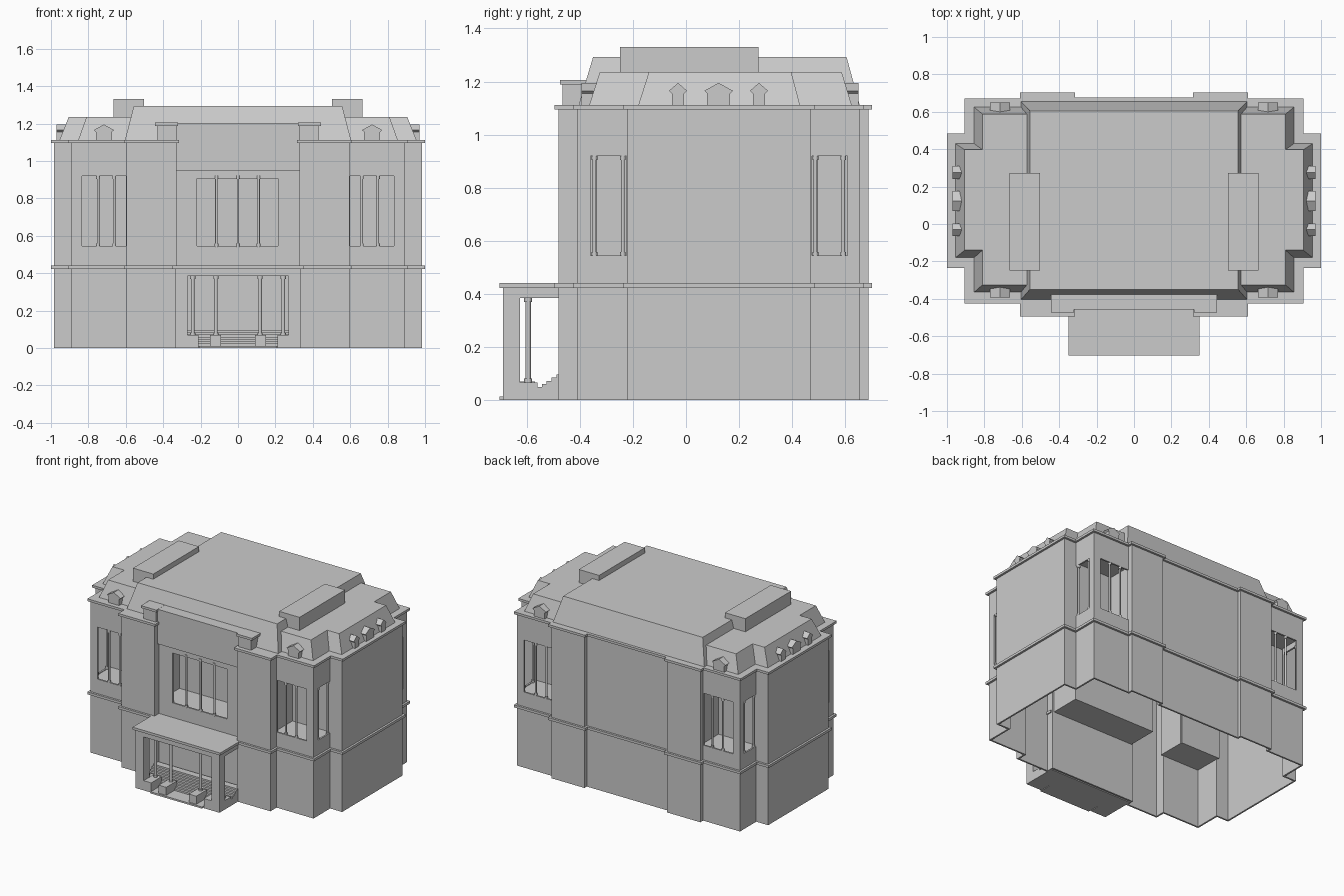
import bpy, bmesh, math
from mathutils import Vector

if "Cube" in bpy.data.objects:
    bpy.data.objects.remove(bpy.data.objects["Cube"])


def finish(name, bm):
    bmesh.ops.recalc_face_normals(bm, faces=bm.faces[:])
    me = bpy.data.meshes.new(name)
    bm.to_mesh(me)
    bm.free()
    ob = bpy.data.objects.new(name, me)
    bpy.context.collection.objects.link(ob)
    return ob


def boxes(name, specs, mirror=False):
    """Boxes given as (x0, x1, y0, y1, z0, z1) in one object."""
    specs = list(specs)
    if mirror:
        specs += [(-b, -a, *rest) for a, b, *rest in specs]
    bm = bmesh.new()
    for x0, x1, y0, y1, z0, z1 in specs:
        for v in bmesh.ops.create_cube(bm, size=1)['verts']:
            v.co = ((x0 + x1) / 2 + v.co.x * (x1 - x0), (y0 + y1) / 2 + v.co.y * (y1 - y0),
                    (z0 + z1) / 2 + v.co.z * (z1 - z0))
    return finish(name, bm)


def columns(name, spots, r, z0, z1):
    """Slim shafts with a wider base and capital."""
    bm = bmesh.new()
    h = 0.018
    for x, y in spots:
        for rad, a, b in ((r, z0, z1), (r * 1.5, z0, z0 + h), (r * 1.5, z1 - h, z1)):
            vs = bmesh.ops.create_cone(bm, cap_ends=True, segments=10, radius1=rad,
                                       radius2=rad, depth=b - a)['verts']
            bmesh.ops.translate(bm, verts=vs, vec=(x, y, (a + b) / 2))
    ob = finish(name, bm)
    for p in ob.data.polygons:
        p.use_smooth = abs(p.normal.z) < 0.5
    return ob


def mirrored(half):
    return half + [(-x, y) for x, y in reversed(half)]


def offset(pts, d):
    """Offset a right-angled, counter-clockwise outline."""
    out = []
    for i, p in enumerate(pts):
        p = Vector(p)
        e1 = (p - Vector(pts[i - 1])).normalized()
        e2 = (Vector(pts[(i + 1) % len(pts)]) - p).normalized()
        out.append((p.x + d * (e1.y + e2.y), p.y - d * (e1.x + e2.x)))
    return out


def loft(name, low, z0, top, z1):
    bm = bmesh.new()
    a = [bm.verts.new((*p, z0)) for p in low]
    b = [bm.verts.new((*p, z1)) for p in top]
    bm.faces.new(a)
    bm.faces.new(b)
    for i in range(len(a)):
        bm.faces.new((a[i - 1], a[i], b[i], b[i - 1]))
    return finish(name, bm)


def ring(name, outer, inner, z0, z1):
    bm = bmesh.new()
    loops = [[bm.verts.new((*p, z)) for p in pts] for pts, z in
             ((outer, z0), (outer, z1), (inner, z1), (inner, z0))]
    for k in range(4):
        a, b = loops[k - 1], loops[k]
        for i in range(len(a)):
            bm.faces.new((a[i - 1], a[i], b[i], b[i - 1]))
    return finish(name, bm)


# Walls, string course and cornice share one plan
plan = mirrored([(0.33, -0.43), (0.33, -0.48), (0.595, -0.48), (0.595, -0.41), (0.89, -0.41),
                 (0.89, -0.22), (0.985, -0.22), (0.985, 0.47), (0.89, 0.47), (0.89, 0.655),
                 (0.595, 0.655), (0.595, 0.687), (0.33, 0.687), (0.33, 0.66)])
walls = ring("walls", plan, offset(plan, -0.012), 0, 1.1)
ring("string_course", offset(plan, 0.015), offset(plan, -0.005), 0.422, 0.44)
loft("cornice", offset(plan, 0.015), 1.095, offset(plan, 0.015), 1.112)

# Window openings: corner pavilions front, back and sides, plus front centre
cuts = []
for s in (1, -1):
    cuts += [tuple(sorted((s * 0.598, s * 0.835))) + (ya, yb, 0.545, 0.92)
             for ya, yb in ((-0.43, -0.38), (0.63, 0.68))]
    cuts += [tuple(sorted((s * 0.86, s * 0.91))) + (ya, yb, 0.545, 0.92)
             for ya, yb in ((-0.36, -0.224), (0.474, 0.608))]
cuts.append((-0.22, 0.215, -0.45, -0.40, 0.545, 0.905))
cutter = boxes("window_cutter", cuts)
cutter.hide_render = True
cutter.hide_viewport = True
mod = walls.modifiers.new("windows", 'BOOLEAN')
mod.object = cutter
mod.operation = 'DIFFERENCE'
mod.solver = 'EXACT'

# Rooms behind the windows: floor, ceiling and inner walls
rooms = []
for y0, y1, yw in ((-0.4, -0.2, -0.2), (0.45, 0.645, 0.44)):
    rooms += [(0.57, 0.88, y0, y1, 0.425, 0.54), (0.57, 0.88, y0, y1, 0.96, 0.98),
              (0.57, 0.885, yw, yw + 0.01, 0.425, 0.98), (0.565, 0.575, y0, y1, 0.425, 0.98)]
boxes("pavilion_rooms", rooms, True)
boxes("centre_room", [(-0.33, 0.33, -0.42, -0.2, 0.425, 0.54), (-0.33, 0.33, -0.42, -0.2, 0.93, 0.95),
                      (-0.33, 0.33, -0.21, -0.2, 0.425, 0.95), (-0.33, -0.32, -0.42, -0.2, 0.425, 0.95),
                      (0.32, 0.33, -0.42, -0.2, 0.425, 0.95)])

# Window columns
spots = [(-0.115, -0.425), (0, -0.425), (0.11, -0.425)]
for s in (1, -1):
    spots += [(s * x, y) for x in (0.662, 0.748) for y in (-0.4, 0.645)]
    spots += [(s * 0.88, y) for y in (-0.345, -0.238, 0.488, 0.593)]
columns("window_columns", spots, 0.007, 0.54, 0.922)

# Attic over the front centre
boxes("attic", [(-0.33, 0.33, -0.449, -0.41, 0.95, 1.19)])
boxes("attic_pier", [(0.33, 0.43, -0.465, -0.385, 1.1, 1.19)], True)
boxes("attic_coping", [(-0.33, 0.33, -0.456, -0.375, 1.189, 1.204)])
boxes("attic_pier_coping", [(0.32, 0.443, -0.474, -0.375, 1.188, 1.205)], True)

# Mansard roof, lower wings and taller centre
loft("wing_roof",
     mirrored([(0.855, -0.365), (0.855, -0.18), (0.955, -0.18), (0.955, 0.43), (0.855, 0.43), (0.855, 0.625)]), 1.11,
     mirrored([(0.81, -0.325), (0.81, -0.14), (0.905, -0.14), (0.905, 0.397), (0.81, 0.397), (0.81, 0.587)]), 1.235)
loft("centre_roof", mirrored([(0.605, -0.405), (0.605, 0.655)]), 1.11,
     mirrored([(0.557, -0.35), (0.557, 0.605)]), 1.293)
boxes("chimney", [(0.503, 0.665, -0.248, 0.273, 1.2, 1.33)], True)


# Dormers: gabled profile pushed back into the roof
def dormer(name, pos, into, w, depth):
    prof = [(-w, 1.11), (w, 1.11), (w, 1.155), (w + 0.011, 1.165), (0, 1.195),
            (-w - 0.011, 1.165), (-w, 1.155)]
    side = Vector((-into[1], into[0]))
    bm = bmesh.new()
    vs = [bm.verts.new((*(Vector(pos) + side * u), z)) for u, z in prof]
    f = bm.faces.new(vs)
    new = bmesh.ops.extrude_face_region(bm, geom=[f])['geom']
    bmesh.ops.translate(bm, vec=(into[0] * depth, into[1] * depth, 0),
                        verts=[g for g in new if isinstance(g, bmesh.types.BMVert)])
    finish(name, bm)


for s in (1, -1):
    for y, w in ((-0.03, 0.023), (0.123, 0.043), (0.275, 0.023)):
        dormer("side_dormer", (s * 0.97, y), (-s, 0), w, 0.06)
    dormer("front_dormer", (s * 0.717, -0.393), (0, 1), 0.043, 0.06)
    dormer("back_dormer", (s * 0.717, 0.65), (0, -1), 0.043, 0.06)

# Porch: roof, front piers, low plinths, columns and stairs
boxes("porch_roof", [(-0.335, 0.335, -0.69, -0.43, 0.385, 0.425),
                     (-0.35, 0.35, -0.703, -0.43, 0.422, 0.44)])
boxes("porch_pier", [(0.27, 0.335, -0.69, -0.625, 0, 0.386)], True)
boxes("porch_plinth", [(0.27, 0.335, -0.626, -0.56, 0, 0.065), (0.21, 0.271, -0.69, -0.57, 0, 0.07),
                       (0.09, 0.15, -0.69, -0.57, 0, 0.07)], True)
columns("porch_columns", [(s * x, -0.595) for s in (1, -1) for x in (0.118, 0.242, 0.302)],
        0.01, 0.063, 0.387)
boxes("porch_stairs", [(-0.335, 0.335, -0.615 + i * 0.018, -0.44, 0.012 * i, 0.012 * (i + 1))
                       for i in range(8)])
boxes("porch_threshold", [(-0.205, 0.205, -0.703, -0.6, 0, 0.012)])
